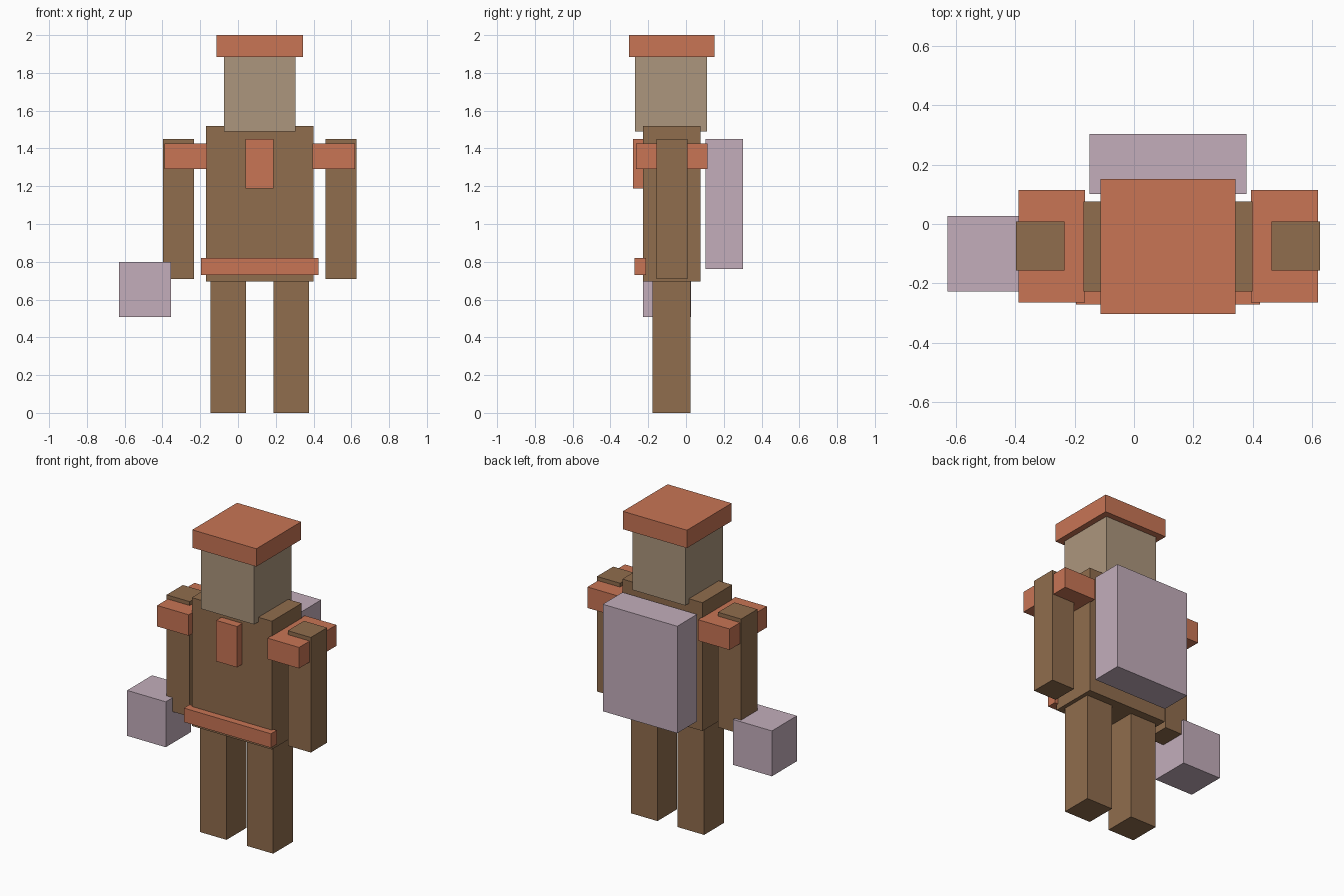
import bpy
from mathutils import Vector

default = bpy.data.objects.get("Cube")
if default:
    bpy.data.objects.remove(default, do_unlink=True)


def material(name, rgb):
    mat = bpy.data.materials.new(name)
    mat.use_nodes = True
    mat.diffuse_color = (*rgb, 1)
    mat.node_tree.nodes["Principled BSDF"].inputs["Base Color"].default_value = (*rgb, 1)
    return mat


brown = material("brown", (0.28, 0.153, 0.075))
orange = material("orange", (0.577, 0.178, 0.091))
tan = material("tan", (0.413, 0.305, 0.205))
lilac = material("lilac", (0.546, 0.423, 0.497))

MID = 0.115  # the figure's own centre line


def box(name, mat, x, y, z):
    """Box from (low, high) pairs along each axis."""
    low, high = (Vector(c) for c in zip(x, y, z))
    bpy.ops.mesh.primitive_cube_add(size=1, location=(low + high) / 2)
    obj = bpy.context.object
    obj.name = name
    obj.scale = high - low
    bpy.ops.object.transform_apply(location=False, rotation=False, scale=True)
    obj.data.materials.append(mat)
    return obj


def centred(name, mat, width, y, z):
    return box(name, mat, (MID - width / 2, MID + width / 2), y, z)


def pair(name, mat, inner, outer, y, z):
    """Matching boxes on both sides of the centre line."""
    box("left_" + name, mat, (MID + inner, MID + outer), y, z)
    box("right_" + name, mat, (MID - outer, MID - inner), y, z)


# Body
centred("torso", brown, 0.57, (-0.227, 0.076), (0.695, 1.52))
centred("head", tan, 0.378, (-0.27, 0.112), (1.49, 1.89))
pair("arm", brown, 0.349, 0.513, (-0.157, 0.008), (0.71, 1.45))
pair("leg", brown, 0.072, 0.26, (-0.178, 0.023), (0, 0.70))

# Clothing
centred("hat", orange, 0.456, (-0.303, 0.152), (1.885, 2))
centred("chest_badge", orange, 0.148, (-0.28, -0.21), (1.187, 1.45))
centred("belt", orange, 0.62, (-0.272, -0.212), (0.73, 0.82))
pair("shoulder_pad", orange, 0.28, 0.505, (-0.265, 0.115), (1.29, 1.425))

# Carried items
centred("backpack", lilac, 0.53, (0.102, 0.303), (0.762, 1.45))
box("hand_crate", lilac, (-0.63, -0.355), (-0.227, 0.027), (0.508, 0.80))
